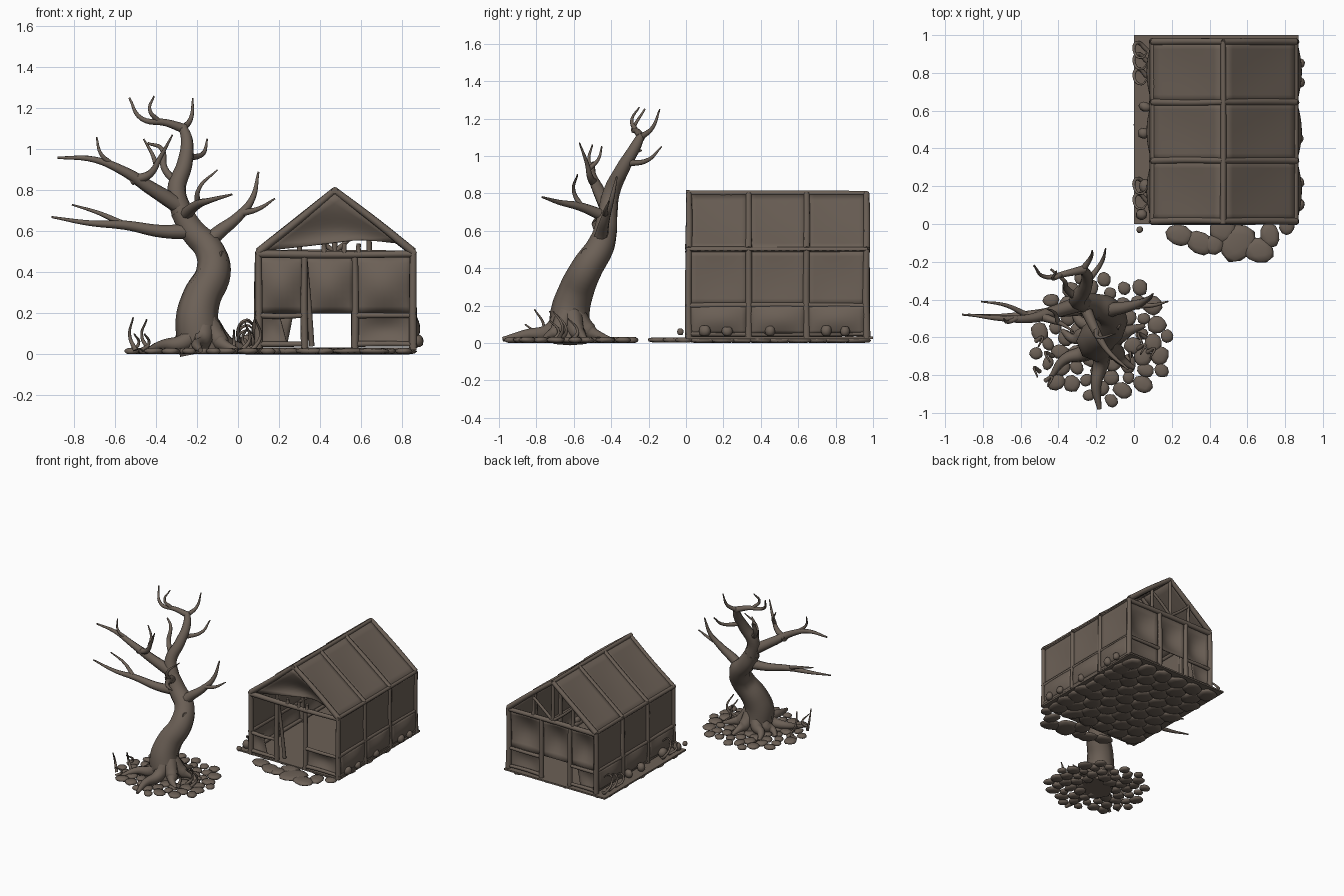
import bpy, bmesh, math, random
from mathutils import Vector

random.seed(4)
if "Cube" in bpy.data.objects:
    bpy.data.objects.remove(bpy.data.objects["Cube"])

clay = bpy.data.materials.new("brown_grey")
clay.use_nodes = True
COLOUR = (.15, .118, .094, 1)
clay.diffuse_color = COLOUR
clay.node_tree.nodes["Principled BSDF"].inputs["Base Color"].default_value = COLOUR


def add_object(name, mesh, smooth=True):
    mesh.materials.clear()
    mesh.materials.append(clay)
    for poly in mesh.polygons:
        poly.material_index = 0
        poly.use_smooth = smooth
    obj = bpy.data.objects.new(name, mesh)
    bpy.context.collection.objects.link(obj)
    return obj


def from_bmesh(name, bm, smooth=True):
    mesh = bpy.data.meshes.new(name)
    bm.to_mesh(mesh)
    bm.free()
    return add_object(name, mesh, smooth)


def tube(name, thick, thin, *points):
    """Tapering round limb that runs smoothly through the points."""
    curve = bpy.data.curves.new(name, 'CURVE')
    curve.dimensions = '3D'
    curve.bevel_depth = 1
    curve.bevel_resolution = 2
    curve.resolution_u = 6
    curve.use_fill_caps = True
    spline = curve.splines.new('BEZIER')
    spline.bezier_points.add(len(points) - 1)
    for i, (knot, co) in enumerate(zip(spline.bezier_points, points)):
        knot.co = co
        knot.handle_left_type = knot.handle_right_type = 'AUTO'
        knot.radius = thick + (thin - thick) * i / (len(points) - 1)
    helper = bpy.data.objects.new(name + "_curve", curve)
    bpy.context.collection.objects.link(helper)
    bpy.context.view_layer.update()
    graph = bpy.context.evaluated_depsgraph_get()
    mesh = bpy.data.meshes.new_from_object(helper.evaluated_get(graph))
    bpy.data.objects.remove(helper)
    return add_object(name, mesh)


def beam(name, a, b, radius=.016):
    """Rough eight-sided pole, a little crooked in the middle."""
    a, b = Vector(a), Vector(b)
    middle = (a + b) / 2 + Vector([random.uniform(-.004, .004) for _ in range(3)])
    return tube(name, radius * 1.1, radius * .9, a, middle, b)


def panel(name, a, b, c, d, bulge=0, steps=8):
    """Thin sheet between four corners, bulging along its normal."""
    a, b, c, d = map(Vector, (a, b, c, d))
    normal = (b - a).cross(d - a).normalized()
    bm = bmesh.new()
    rows = []
    for i in range(steps + 1):
        v = i / steps
        row = []
        for j in range(steps + 1):
            u = j / steps
            swell = bulge * math.sin(math.pi * u) * math.sin(math.pi * v)
            row.append(bm.verts.new(a.lerp(b, u).lerp(d.lerp(c, u), v) + normal * swell))
        rows.append(row)
    for low, high in zip(rows, rows[1:]):
        for j in range(steps):
            bm.faces.new((low[j], low[j + 1], high[j + 1], high[j]))
    obj = from_bmesh(name, bm)
    solid = obj.modifiers.new("thickness", 'SOLIDIFY')
    solid.thickness = .006
    solid.offset = 0
    return obj


def stone(bm, x, y, z, radius, height):
    """One flattened, uneven cobble."""
    made = bmesh.ops.create_icosphere(bm, subdivisions=2, radius=1)['verts']
    turn = random.uniform(0, math.pi)
    stretch = random.uniform(.85, 1.15)
    for vert in made:
        p = vert.co * random.uniform(.93, 1.07)
        px, py = p.x * radius * stretch, p.y * radius / stretch
        vert.co = (x + px * math.cos(turn) - py * math.sin(turn),
                   y + px * math.sin(turn) + py * math.cos(turn),
                   max(0, z + max(-.8, min(.8, p.z)) * height))


# Shed dimensions
LEFT, RIGHT, MID = .1, .855, .472
EAVE, RIDGE, WAIST, SILL = .5, .8, .2, .05
FRAMES = (.015, .335, .645, .965)
BAYS = list(zip(FRAMES, FRAMES[1:]))
POSTS = (LEFT, .325, .57, RIGHT)

# Floor slab
bm = bmesh.new()
bmesh.ops.create_cube(bm, size=1)
for vert in bm.verts:
    vert.co = (.435 + vert.co.x * .87, .5 + vert.co.y, .028 + vert.co.z * .012)
from_bmesh("floor", bm, False)

# Cobbles below the floor and at the doorway
bm = bmesh.new()
for row in range(9):
    for col in range(6):
        shift = .06 * (row % 2)
        stone(bm, min(.79, .08 + col * .14 + shift), .09 + row * .102, .014, .078, .018)
from_bmesh("foundation_cobbles", bm)
bm = bmesh.new()
for x, y, radius in ((.24, -.06, .065), (.35, -.1, .07), (.42, -.11, .055), (.55, -.1, .1),
                     (.66, -.14, .075), (.72, -.06, .06), (.81, -.01, .045), (.47, -.03, .07)):
    stone(bm, x, y, .016, radius, .018)
from_bmesh("doorstep_cobbles", bm)

# Four frames: posts and rafters
for y in FRAMES:
    for x in (LEFT, RIGHT):
        beam("side_post", (x, y, .03), (x, y, EAVE), .019)
        beam("rafter", (x, y, EAVE), (MID, y, RIDGE), .018)

# Long rails, side walls, roof sheets
for x, out in ((LEFT, -1), (RIGHT, 1)):
    for z in (SILL, WAIST, EAVE):
        beam("side_rail", (x, 0, z), (x, .97, z), .014)
    for near, far in BAYS:
        ends = (near, far) if out > 0 else (far, near)
        skirt_x = x + out * .006
        panel("side_skirt", (skirt_x, ends[0], SILL), (skirt_x, ends[1], SILL),
              (skirt_x, ends[1], WAIST), (skirt_x, ends[0], WAIST), .025)
        panel("side_wall", (x, ends[0], WAIST), (x, ends[1], WAIST),
              (x, ends[1], EAVE), (x, ends[0], EAVE), -.008)
        panel("roof_sheet", (x + out * .015, ends[0], EAVE - .005),
              (x + out * .015, ends[1], EAVE - .005),
              (MID, ends[1], RIDGE), (MID, ends[0], RIDGE), -.008)
beam("ridge_beam", (MID, 0, RIDGE), (MID, .97, RIDGE), .015)

# End walls: posts, rails and corner braces
for y in (FRAMES[0], FRAMES[-1]):
    for x in POSTS[1:3]:
        beam("end_post", (x, y, .03), (x, y, EAVE), .017)
    beam("tie_beam", (LEFT, y, EAVE - .01), (RIGHT, y, EAVE - .01), .018)
    for a, b in (POSTS[:2], POSTS[2:]):
        for z in (SILL, WAIST - .01):
            beam("end_rail", (a, y, z), (b, y, z), .013)
beam("loose_door_pole", (.36, .06, .04), (.325, .03, EAVE), .012)
beam("king_post", (MID, FRAMES[-1], EAVE), (MID, FRAMES[-1], RIDGE), .013)
for x in (.3, .64):
    beam("gable_strut", (x, FRAMES[-1], EAVE), (x, FRAMES[-1], .65), .012)
    beam("gable_brace", (MID, FRAMES[-1], EAVE), (x, FRAMES[-1], .64), .011)
for x in (.42, .52, .59):
    beam("beam_stub", (x, .01, EAVE - .01), (x, .01, EAVE + .04), .012)

# Back wall sheets hang over an open lower middle bay
back = FRAMES[-1] - .01
for a, b in zip(POSTS, POSTS[1:]):
    panel("back_sheet", (b, back, WAIST), (a, back, WAIST),
          (a, back, EAVE - .02), (b, back, EAVE - .02), -.05)
panel("back_skirt_right", (.24, back, SILL), (LEFT, back, SILL),
      (LEFT, back, WAIST), (.27, back, WAIST), -.02)
panel("back_skirt_left", (RIGHT, back, SILL), (POSTS[2], back, SILL),
      (POSTS[2], back, WAIST), (RIGHT, back, WAIST), -.02)

# Front skirts and the sagging gable cloth
panel("front_skirt_left", (POSTS[2], .02, SILL), (RIGHT, .02, SILL),
      (RIGHT, .02, WAIST - .01), (POSTS[2], .02, WAIST - .01), -.03)
panel("front_skirt_right", (LEFT, .02, SILL), (.24, .02, SILL),
      (.2, .02, WAIST), (LEFT, .02, WAIST), -.02)
panel("gable_cloth", (LEFT, .01, EAVE), (.6, .08, .56), (.8, .02, .54), (MID, .01, RIDGE), -.05)

# Rubble and creepers along the side walls
bm = bmesh.new()
for x, y, size in ((.875, .1, .03), (.88, .22, .025), (.87, .45, .028), (.875, .75, .03),
                   (.88, .85, .026), (.04, .05, .03), (.06, .2, .035), (.05, .48, .03),
                   (.06, .62, .03), (.03, -.03, .018)):
    stone(bm, x, y, .05 + size / 2, size, size * 1.2)
from_bmesh("wall_rubble", bm)
for y in (.12, .2, .78, .86, .92):
    tip = random.uniform(.1, .17)
    tube("creeper", .012, .004, (.07, y, .03), (.02, y + .04, .06),
         (.0, y, tip * .7), (.04, y - .04, tip), (.07, y - .01, tip * .9))

# Trunk and crown leader
trunk = tube("trunk", .115, .055, (-.17, -.62, .01), (-.2, -.62, .16), (-.18, -.59, .27),
             (-.12, -.53, .4), (-.14, -.46, .51), (-.22, -.43, .6), (-.28, -.42, .7))
tube("leader", .054, .022, (-.27, -.42, .68), (-.3, -.4, .8), (-.26, -.34, .93),
     (-.25, -.27, 1.05), (-.27, -.24, 1.11))

# Main branches
tube("top_branch", .024, .005, (-.26, -.24, 1.1), (-.35, -.26, 1.13), (-.47, -.28, 1.15), (-.53, -.22, 1.25))
tube("top_fork", .014, .004, (-.39, -.27, 1.14), (-.43, -.29, 1.19), (-.41, -.25, 1.26))
tube("top_spur", .018, .004, (-.27, -.24, 1.1), (-.23, -.18, 1.15), (-.22, -.14, 1.25))
tube("back_twig", .018, .004, (-.25, -.31, .96), (-.17, -.2, .98), (-.15, -.13, 1.05))
tube("upper_branch", .042, .006, (-.28, -.42, .72), (-.44, -.47, .82), (-.55, -.5, .89),
     (-.7, -.5, .95), (-.88, -.48, .96))
tube("upper_twig", .014, .004, (-.62, -.5, .93), (-.67, -.52, .98), (-.69, -.5, 1.06))
tube("rising_branch", .026, .004, (-.52, -.48, .85), (-.43, -.51, .88), (-.38, -.53, .96), (-.32, -.57, 1.07))
tube("rising_twig", .014, .004, (-.4, -.52, .93), (-.42, -.47, .98), (-.46, -.45, 1.05))
tube("inner_branch", .022, .006, (-.29, -.4, .83), (-.36, -.34, .91), (-.37, -.3, 1), (-.44, -.24, 1.03))
tube("lower_branch", .04, .005, (-.23, -.44, .6), (-.37, -.46, .6), (-.55, -.48, .63),
     (-.72, -.49, .64), (-.91, -.48, .67))
tube("lower_twig", .016, .004, (-.57, -.48, .64), (-.68, -.43, .69), (-.81, -.41, .73))
tube("forward_branch", .032, .005, (-.26, -.44, .68), (-.2, -.57, .73), (-.14, -.67, .75), (-.03, -.77, .78))
tube("forward_twig", .016, .004, (-.2, -.56, .73), (-.19, -.6, .81), (-.1, -.58, .9))
tube("outer_branch", .045, .005, (-.16, -.46, .53), (-.1, -.45, .59), (0, -.43, .67),
     (.07, -.4, .76), (.1, -.37, .89))
tube("outer_twig", .018, .004, (.02, -.43, .69), (.1, -.43, .71), (.18, -.41, .76))
tube("trunk_knot", .035, .025, (-.12, -.51, .47), (-.07, -.54, .48))

# Roots spread over the ground
for angle, reach in ((20, .24), (75, .22), (130, .24), (165, .22), (215, .33), (268, .36), (320, .22)):
    way = Vector((math.cos(math.radians(angle)), math.sin(math.radians(angle)), 0))
    side = Vector((-way.y, way.x, 0)) * random.uniform(-.04, .04)
    foot = Vector((-.17, -.62, 0))
    lift = Vector((0, 0, 1))
    tube("root", .06, .012, foot + way * .03 + lift * .14, foot + way * .11 + lift * .06,
         foot + way * reach * .65 + side + lift * .045, foot + way * reach + lift * .02)

# Cobbles around the tree
bm = bmesh.new()
COUNT = 62
for i in range(6, COUNT):
    spread = .36 * math.sqrt(i / COUNT)
    angle = i * 2.4
    stone(bm, -.17 + spread * math.cos(angle) * 1.02, -.61 + spread * math.sin(angle) * .95,
          .016, random.uniform(.032, .052), .019)
from_bmesh("tree_cobbles", bm)

# Dead shoots around the tree
for x, y, height in ((-.5, -.78, .18), (-.43, -.7, .17), (-.52, -.62, .1), (-.02, -.7, .12),
                     (.02, -.66, .15), (.07, -.68, .17), (.06, -.6, .13), (-.47, -.83, .1)):
    lean = random.uniform(-.05, .05)
    tube("dead_shoot", .012, .004, (x, y, .02), (x + lean, y + .02, height * .5),
         (x + lean * .4, y - .03, height))
